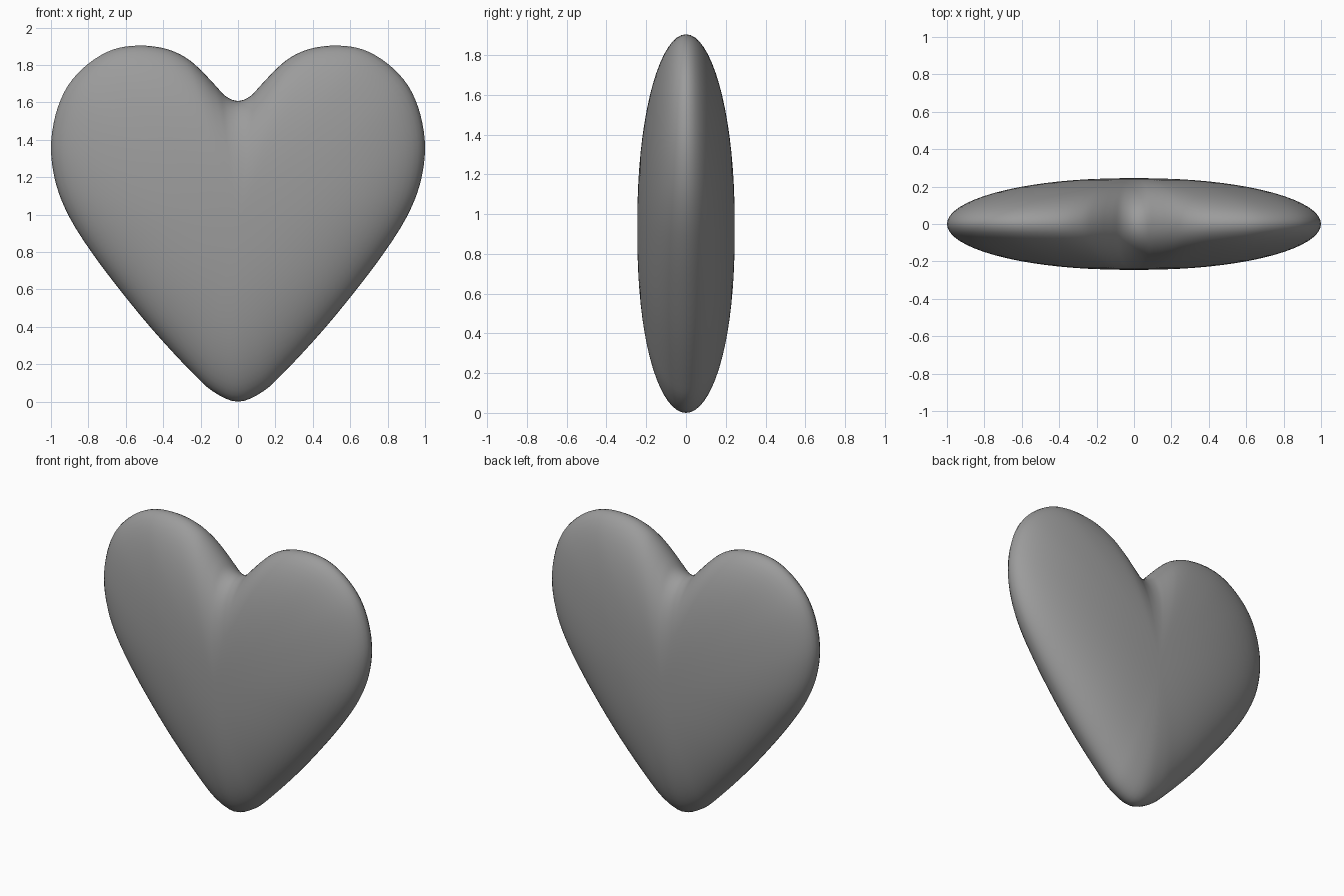
import bpy, bmesh
from math import sin, cos, pi
from mathutils import Vector

cube = bpy.data.objects.get("Cube")
if cube:
    bpy.data.objects.remove(cube, do_unlink=True)

# Half outline, from the notch over the lobe to the bottom tip (x, z)
HALF = [(0, 1.608), (.064, 1.632), (.123, 1.693), (.203, 1.777), (.283, 1.842),
        (.39, 1.888), (.53, 1.904), (.67, 1.882), (.80, 1.807), (.909, 1.69),
        (.975, 1.535), (1, 1.35), (.972, 1.16), (.90, .984), (.78, .795),
        (.62, .583), (.444, .370), (.257, .168), (.134, .055), (0, 0)]
CENTRE = Vector((0, .93))
STEPS, RINGS, DEPTH = 4, 18, .245


def smooth_outline(points):
    """Closed Catmull-Rom curve through the points."""
    p = [Vector(q) for q in points]
    out = []
    for i in range(len(p)):
        a, b, c, d = (p[(i + k) % len(p)] for k in (-1, 0, 1, 2))
        for k in range(STEPS):
            t = k / STEPS
            out.append(b + .5 * t * ((c - a) + t * ((2 * a - 5 * b + 4 * c - d)
                                                   + t * (3 * (b - c) + d - a))))
    return out


outline = smooth_outline(HALF + [(-x, z) for x, z in HALF[-2:0:-1]])
n = len(outline)
bm = bmesh.new()


def ring(s, y):
    """Outline shrunk to s, rounding off towards the middle."""
    verts = []
    for p in outline:
        ray = p - CENTRE
        q = CENTRE + s * ray.lerp(ray.normalized() * .85, .6 * (1 - s))
        verts.append(bm.verts.new((q.x, y, q.y)))
    return verts


# Inflated heart: rings from the front pole over the rim to the back pole
front = bm.verts.new((0, -DEPTH, CENTRE.y))
back = bm.verts.new((0, DEPTH, CENTRE.y))
rings = []
for i in range(1, 2 * RINGS):
    a = pi * i / (2 * RINGS)
    s = sin(a)
    side = -1 if i < RINGS else 1
    rings.append(ring(s, side * DEPTH * max(0, 1 - s ** 2.35) ** .5))
for i in range(n):
    j = (i + 1) % n
    bm.faces.new((front, rings[0][i], rings[0][j]))
    bm.faces.new((back, rings[-1][j], rings[-1][i]))
    for r0, r1 in zip(rings, rings[1:]):
        bm.faces.new((r0[i], r1[i], r1[j], r0[j]))
bmesh.ops.recalc_face_normals(bm, faces=bm.faces)
for f in bm.faces:
    f.smooth = True

mesh = bpy.data.meshes.new("heart")
bm.to_mesh(mesh)
bm.free()
heart = bpy.data.objects.new("heart", mesh)
bpy.context.collection.objects.link(heart)

# Plain grey material
grey = bpy.data.materials.new("grey")
grey.use_nodes = True
colour = (.33, .33, .33, 1)
grey.diffuse_color = colour
grey.node_tree.nodes["Principled BSDF"].inputs["Base Color"].default_value = colour
mesh.materials.append(grey)
